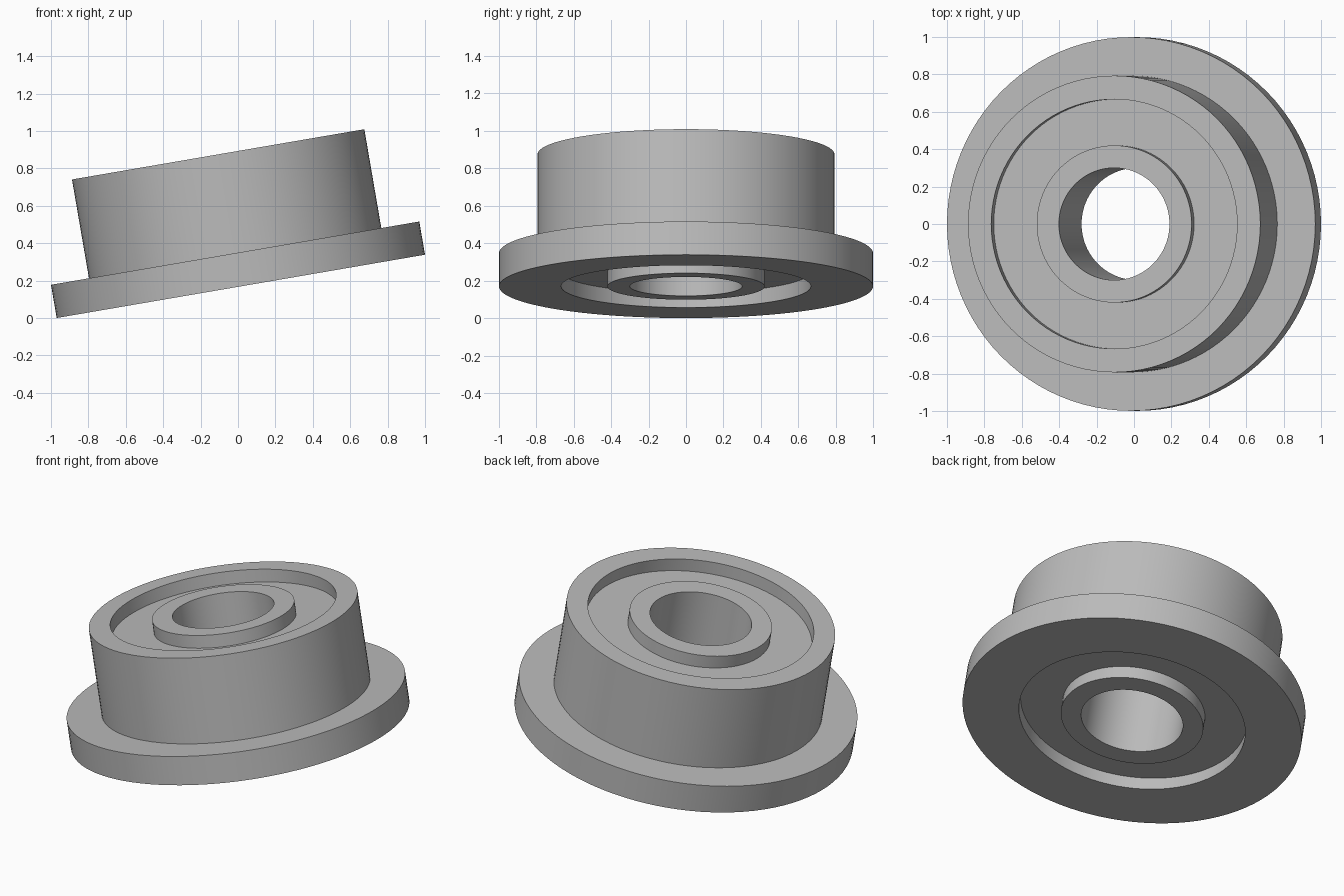
import bpy, bmesh
from math import radians, sin, cos, pi
from mathutils import Matrix, Vector

cube = bpy.data.objects.get("Cube")
if cube:
    bpy.data.objects.remove(cube, do_unlink=True)

SEGMENTS = 96
TILT = radians(9.75)
FLANGE_R, BODY_R, RACE_R, HUB_R, BORE_R = 0.999, 0.793, 0.667, 0.42, 0.3
FLANGE_H, HEIGHT, RECESS = 0.18, 0.716, 0.08

steel = bpy.data.materials.new("steel grey")
steel.use_nodes = True
colour = (0.5, 0.5, 0.5, 1)
steel.diffuse_color = colour
steel.node_tree.nodes["Principled BSDF"].inputs["Base Color"].default_value = colour

# The whole bearing leans on the low edge of its flange
lean = Matrix.Translation((FLANGE_H * sin(TILT) / 2, 0, FLANGE_R * sin(TILT))) @ Matrix.Rotation(-TILT, 4, "Y")


def lathe(name, profile):
    """Turn a closed (radius, height) profile into a ring."""
    bm = bmesh.new()
    rings = []
    for i in range(SEGMENTS):
        a = 2 * pi * i / SEGMENTS
        rings.append([bm.verts.new(Vector((r * cos(a), r * sin(a), z))) for r, z in profile])
    n = len(profile)
    for i in range(SEGMENTS):
        here, there = rings[i], rings[(i + 1) % SEGMENTS]
        for j in range(n):
            k = (j + 1) % n
            bm.faces.new((here[j], there[j], there[k], here[k]))
    bmesh.ops.recalc_face_normals(bm, faces=bm.faces)
    mesh = bpy.data.meshes.new(name)
    bm.to_mesh(mesh)
    bm.free()
    mesh.materials.append(steel)
    obj = bpy.data.objects.new(name, mesh)
    bpy.context.collection.objects.link(obj)
    obj.matrix_world = lean
    bpy.ops.object.select_all(action="DESELECT")
    obj.select_set(True)
    bpy.context.view_layer.objects.active = obj
    bpy.ops.object.shade_smooth_by_angle(angle=radians(30))
    return obj


# Outer ring with its flange at the bottom
lathe("flanged_outer_ring", [
    (RACE_R, 0), (FLANGE_R, 0), (FLANGE_R, FLANGE_H),
    (BODY_R, FLANGE_H), (BODY_R, HEIGHT), (RACE_R, HEIGHT)])

# Inner ring around the bore
lathe("inner_ring", [(BORE_R, 0), (HUB_R, 0), (HUB_R, HEIGHT), (BORE_R, HEIGHT)])

# Shield filling the gap, recessed on both sides
lathe("shield", [
    (HUB_R, RECESS), (RACE_R, RECESS),
    (RACE_R, HEIGHT - RECESS), (HUB_R, HEIGHT - RECESS)])
